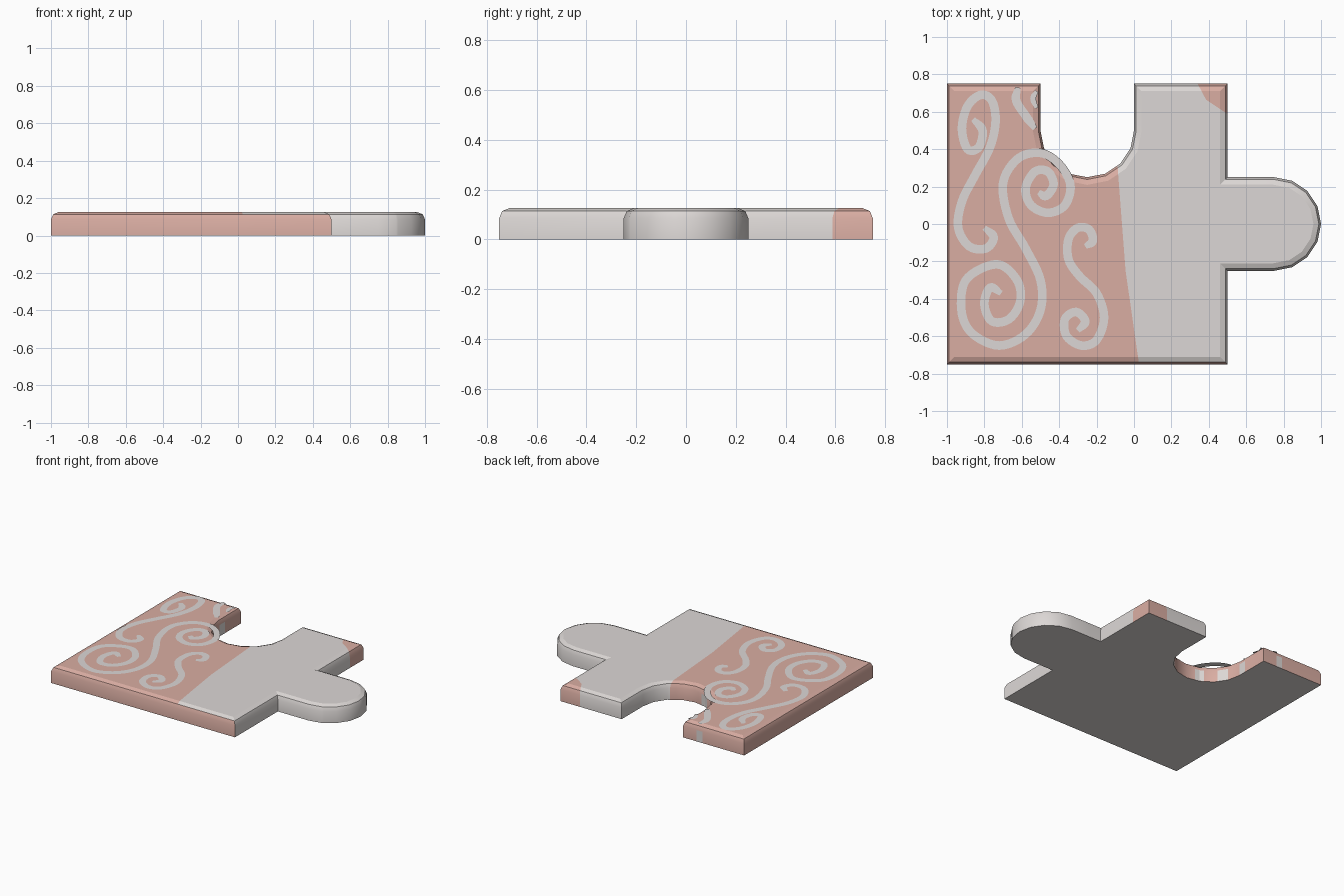
import bpy, bmesh, math
from mathutils import Vector

if "Cube" in bpy.data.objects:
    bpy.data.objects.remove(bpy.data.objects["Cube"])

TOP = 0.125


def material(name, rgb):
    m = bpy.data.materials.new(name)
    m.diffuse_color = (*rgb, 1)
    m.use_nodes = True
    m.node_tree.nodes["Principled BSDF"].inputs["Base Color"].default_value = m.diffuse_color
    return m


cream = material("warm grey", (0.72, 0.685, 0.67))
pink = material("dusty pink", (0.70, 0.42, 0.365))


def add_object(name, bm, mats):
    me = bpy.data.meshes.new(name)
    bm.to_mesh(me)
    bm.free()
    for m in mats:
        me.materials.append(m)
    ob = bpy.data.objects.new(name, me)
    bpy.context.collection.objects.link(ob)
    return ob


def arc(cx, cy, start, end, n=8, r=0.25):
    return [(cx + r * math.cos(start + (end - start) * i / n),
             cy + r * math.sin(start + (end - start) * i / n)) for i in range(n + 1)]


# Puzzle outline, counter-clockwise: square, round knob, round notch
outline = [(-1, -0.75), (0.5, -0.75), (0.5, -0.25)]
outline += arc(0.75, 0, -math.pi / 2, math.pi / 2)
outline += [(0.5, 0.25), (0.5, 0.75), (0, 0.75)]
outline += arc(-0.25, 0.5, 0, -math.pi)
outline += [(-0.5, 0.75), (-1, 0.75)]

# Body: extruded outline with a rounded top rim
bm = bmesh.new()
base = bm.faces.new([bm.verts.new((x, y, 0)) for x, y in outline])
ext = bmesh.ops.extrude_face_region(bm, geom=[base], use_keep_orig=True)
for v in ext["geom"]:
    if isinstance(v, bmesh.types.BMVert):
        v.co.z = TOP
bmesh.ops.recalc_face_normals(bm, faces=bm.faces)
rim = [e for e in bm.edges if all(v.co.z > 0.1 for v in e.verts)]
bmesh.ops.bevel(bm, geom=rim, offset=0.04, segments=2, profile=0.5, affect='EDGES')
bmesh.ops.triangulate(bm, faces=[f for f in bm.faces if len(f.verts) > 4])

# Cut the paint borders: two lines for the middle, two for the corner patch
lines = [((-0.088, 0.31), (-0.045, -0.25)), ((-0.045, -0.25), (0.027, -0.75)),
         ((0.34, 0.75), (0.385, 0.665)), ((0.385, 0.665), (0.5, 0.588))]
for (ax, ay), (bx, by) in lines:
    bmesh.ops.bisect_plane(bm, geom=bm.verts[:] + bm.edges[:] + bm.faces[:], dist=1e-5,
                           plane_co=(ax, ay, 0), plane_no=(by - ay, ax - bx, 0))


def side(i, p):
    (ax, ay), (bx, by) = lines[i]
    return (bx - ax) * (p.y - ay) - (by - ay) * (p.x - ax)


bm.normal_update()
for f in bm.faces:
    c = f.calc_center_median()
    left = side(0, c) < 0 or side(1, c) < 0
    corner = side(2, c) > 0 and side(3, c) > 0
    front = f.normal.y < -0.8 and c.y < -0.7
    f.material_index = int((left or corner or front) and f.normal.z > -0.9)
    f.smooth = True
for e in bm.edges:
    flat = [abs(f.normal.z) > 0.99 for f in e.link_faces]
    e.smooth = len(flat) == 2 and flat[0] == flat[1] and e.calc_face_angle(0) < 0.5
add_object("puzzle_piece", bm, [cream, pink])


# Painted swirls: smooth ribbons through a few points (hundredths of a unit)
def swirl(name, pts, width=0.046, steps=6):
    p = [Vector((x / 100, y / 100)) for x, y in pts]
    p = [2 * p[0] - p[1]] + p + [2 * p[-1] - p[-2]]
    path = []
    for a, b, c, d in zip(p, p[1:], p[2:], p[3:]):
        for k in range(steps):
            t = k / steps
            path.append(0.5 * (2 * b + (c - a) * t + (2 * a - 5 * b + 4 * c - d) * t * t
                               + (3 * b - a - 3 * c + d) * t ** 3))
    path.append(p[-2])
    bm = bmesh.new()
    prev = None
    last = len(path) - 1
    for i, q in enumerate(path):
        d = (path[min(i + 1, last)] - path[max(i - 1, 0)]).normalized()
        w = width / 2 * min(1, 0.6 + 0.1 * min(i, last - i))
        n = Vector((-d.y, d.x)) * w
        row = [bm.verts.new((*(q + s * n), TOP + 0.002)) for s in (1, -1)]
        if prev:
            bm.faces.new((prev[0], prev[1], row[1], row[0]))
        prev = row
    add_object(name, bm, [cream])


swirl("left_swirl", [(-80, -2), (-75, -7), (-79, -13), (-88, -12), (-94, -2), (-92, 12),
                     (-85, 26), (-77, 41), (-74, 55), (-76, 66), (-82, 69), (-89, 63),
                     (-92, 51), (-89, 40), (-83, 41), (-81, 50), (-86, 56)])
swirl("large_swirl", [(-51, 17), (-47, 15), (-43, 21), (-46, 28), (-53, 28), (-58, 19),
                      (-55, 10), (-46, 6), (-37, 10), (-34, 21), (-40, 32), (-50, 38),
                      (-62, 35), (-70, 22), (-67, 3), (-58, -13), (-50, -30), (-50, -46),
                      (-58, -59), (-72, -65), (-86, -59), (-92, -48), (-91, -32),
                      (-82, -24), (-71, -22), (-62, -31), (-61, -42), (-67, -51),
                      (-76, -52), (-80, -43), (-77, -34), (-71, -37)])
swirl("right_swirl", [(-26, -12), (-22, -9), (-24, -3), (-30, -2), (-35, -8), (-35, -19),
                      (-29, -28), (-20, -37), (-16, -50), (-20, -62), (-28, -65),
                      (-36, -60), (-37, -51), (-31, -47), (-26, -52), (-30, -57)])
swirl("top_swirl", [(-62, 73), (-63, 66), (-58, 58), (-53, 51)])
swirl("top_hook", [(-52, 71), (-54, 67), (-52, 62)], 0.03)


# Paint stripes where the swirls run down the side walls
def wall_stripe(name, p, q):
    p, q = Vector((*p, 0)), Vector((*q, 0))
    d = (q - p).normalized()
    out = Vector((d.y, -d.x, 0)) * 0.001
    up = Vector((0, 0, 0.084))
    bm = bmesh.new()
    bm.faces.new([bm.verts.new(v + out) for v in (p, q, q + up, p + up)])
    add_object(name, bm, [cream])


for i, (p, q) in enumerate([((-0.5, 0.5), (-0.5, 0.56)),
                            ((-0.44, 0.343), (-0.481, 0.404)),
                            ((-0.346, 0.269), (-0.37, 0.285)),
                            ((-0.31, 0.262), (-0.346, 0.269)),
                            ((-0.61, 0.75), (-0.66, 0.75))]):
    wall_stripe(f"wall_stripe_{i + 1}", p, q)
